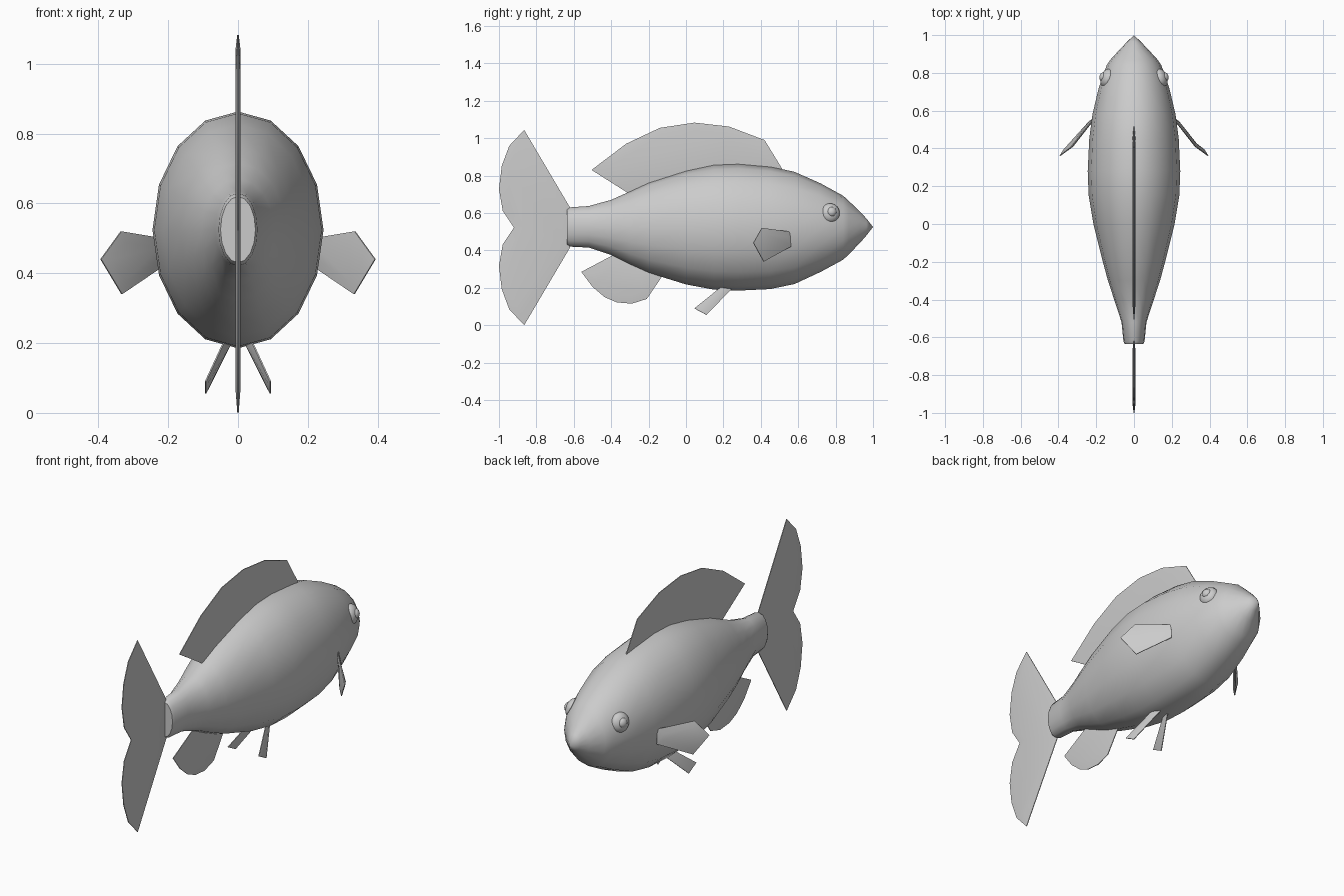
import bpy, bmesh, math
from mathutils import Matrix, Vector

if "Cube" in bpy.data.objects:
    bpy.data.objects.remove(bpy.data.objects["Cube"])


def finish(bm, name, mirror=False):
    bmesh.ops.recalc_face_normals(bm, faces=bm.faces)
    me = bpy.data.meshes.new(name)
    bm.to_mesh(me)
    bm.free()
    ob = bpy.data.objects.new(name, me)
    bpy.context.collection.objects.link(ob)
    bpy.ops.object.select_all(action='DESELECT')
    ob.select_set(True)
    bpy.context.view_layer.objects.active = ob
    bpy.ops.object.shade_smooth_by_angle(angle=math.radians(40))
    if mirror:
        ob.modifiers.new("mirror", 'MIRROR').use_mirror_merge = False
    return ob


def fin(name, pts, edge=0.004, inset=0.04, bulge=0.005, mirror=False):
    """Thin blade from an outline, slightly thicker away from its rim."""
    bm = bmesh.new()
    pts = [Vector(p) for p in pts]
    n = Vector()
    for i, p in enumerate(pts):
        n += p.cross(pts[(i + 1) % len(pts)])
    off = n.normalized() * edge / 2
    a = [bm.verts.new(p + off) for p in pts]
    b = [bm.verts.new(p - off) for p in pts]
    caps = [bm.faces.new(a), bm.faces.new(b[::-1])]
    for i in range(len(pts)):
        j = (i + 1) % len(pts)
        bm.faces.new((a[j], a[i], b[i], b[j]))
    bm.normal_update()
    bmesh.ops.inset_individual(bm, faces=caps, thickness=inset, depth=bulge,
                               use_even_offset=True)
    return finish(bm, name, mirror)


def centre(outline):
    return [(0, y, z) for y, z in outline]


# Body: elliptical rings along y as (y, half width, bottom, top)
stations = [(-0.635, 0.05, 0.43, 0.62), (-0.62, 0.056, 0.42, 0.63),
            (-0.52, 0.066, 0.415, 0.637), (-0.40, 0.105, 0.375, 0.67),
            (-0.30, 0.138, 0.325, 0.715), (-0.20, 0.165, 0.28, 0.762),
            (0.0, 0.215, 0.218, 0.826), (0.15, 0.24, 0.19, 0.858),
            (0.28, 0.245, 0.185, 0.863), (0.45, 0.237, 0.193, 0.848),
            (0.58, 0.22, 0.22, 0.82), (0.72, 0.187, 0.285, 0.758),
            (0.84, 0.145, 0.35, 0.692), (0.87, 0.125, 0.378, 0.665),
            (0.93, 0.07, 0.44, 0.607), (0.965, 0.036, 0.48, 0.57)]
bm = bmesh.new()
rings = []
for y, w, lo, hi in stations:
    rings.append([bm.verts.new((w * math.sin(k * math.pi / 8), y,
                                (lo + hi) / 2 + (hi - lo) / 2 * math.cos(k * math.pi / 8)))
                  for k in range(16)])
for r, s in zip(rings, rings[1:]):
    for k in range(16):
        bm.faces.new((r[k], r[k - 1], s[k - 1], s[k]))
bm.faces.new(rings[0])
nose = bm.verts.new((0, 1.0, 0.525))
for k in range(16):
    bm.faces.new((rings[-1][k], rings[-1][k - 1], nose))
finish(bm, "body")

# Centre fins
fin("dorsal_fin", centre([(-0.505, 0.83), (-0.32, 0.97), (-0.14, 1.055), (0.045, 1.083),
                          (0.23, 1.062), (0.42, 0.99), (0.515, 0.835), (0.45, 0.80),
                          (0.2, 0.80), (0.0, 0.77), (-0.15, 0.73), (-0.3, 0.70)]))
half = [(-0.62, 0.107), (-0.865, 0.522), (-0.945, 0.437), (-0.985, 0.33),
        (-1.0, 0.205), (-0.98, 0.09)]
fin("tail_fin", centre([(y, 0.522 + h) for y, h in half] + [(-0.92, 0.522)]
                       + [(y, 0.522 - h) for y, h in half[::-1]]))
fin("anal_fin", centre([(-0.56, 0.285), (-0.50, 0.205), (-0.435, 0.15), (-0.37, 0.122),
                        (-0.29, 0.115), (-0.21, 0.14), (-0.125, 0.265),
                        (-0.22, 0.32), (-0.38, 0.38)]))

# Paired fins
fin("pectoral_fin", [(0.215, 0.555, 0.50), (0.335, 0.405, 0.52), (0.393, 0.36, 0.44),
                     (0.333, 0.415, 0.34), (0.215, 0.56, 0.42)],
    inset=0.03, bulge=0.006, mirror=True)
fin("pelvic_fin", [(0.035, 0.20, 0.215), (0.093, 0.045, 0.09), (0.093, 0.11, 0.055),
                   (0.02, 0.25, 0.20)], inset=0.012, bulge=0.003, mirror=True)

# Eyes: flattened ball with a smaller pupil
for name, loc, size in (("eye", (0.142, 0.772, 0.60), (0.034, 0.052, 0.052)),
                        ("pupil", (0.163, 0.779, 0.606), (0.02, 0.026, 0.026))):
    bm = bmesh.new()
    m = (Matrix.Translation(loc) @ Matrix.Rotation(0.3, 4, 'Z')
         @ Matrix.Rotation(-0.2, 4, 'Y') @ Matrix.Diagonal((*size, 1)))
    bmesh.ops.create_uvsphere(bm, u_segments=16, v_segments=10, radius=1, matrix=m)
    finish(bm, name, True)
